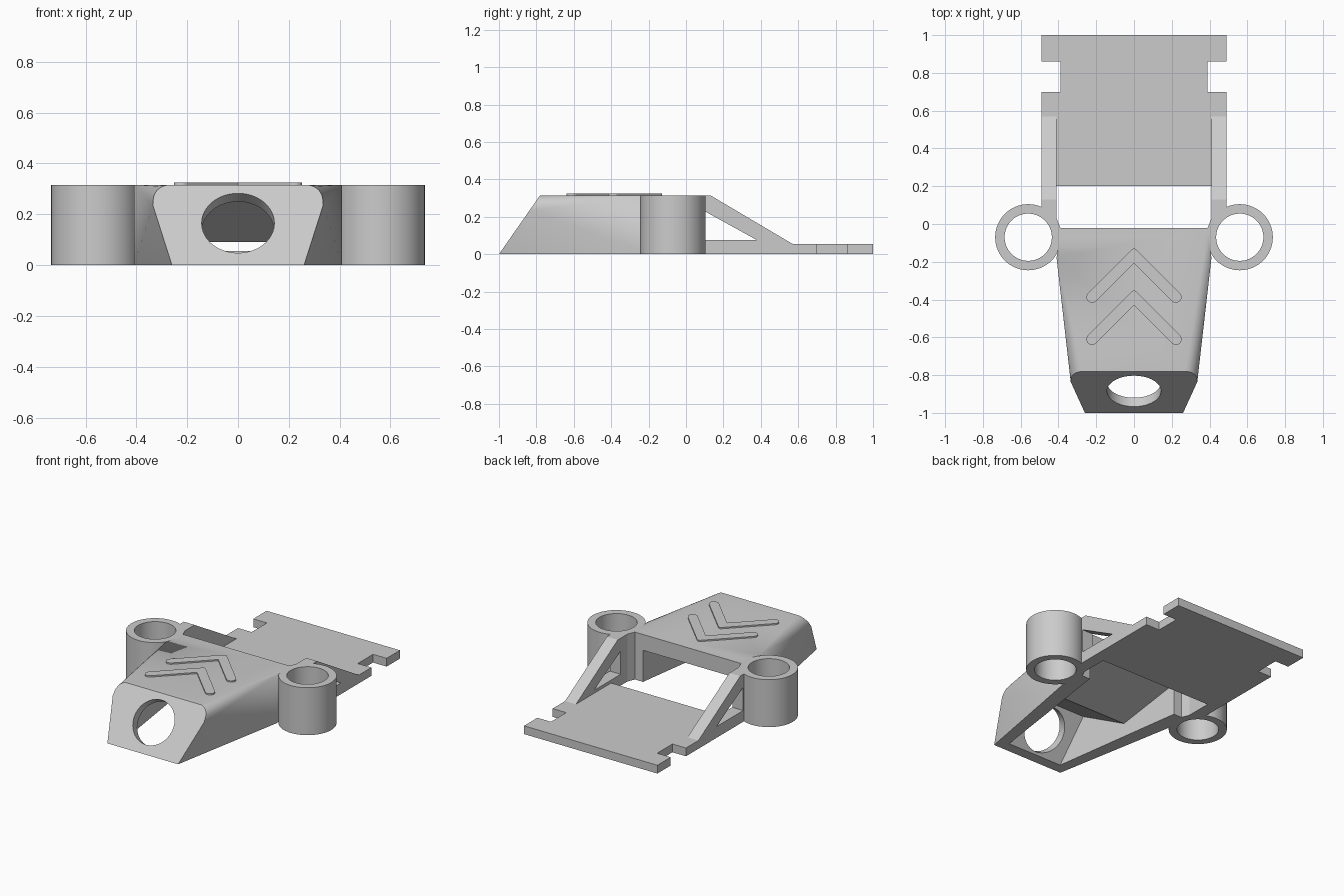
import bpy, bmesh, math
from mathutils import Vector

old = bpy.data.objects.get("Cube")
if old:
    bpy.data.objects.remove(old, do_unlink=True)

H = 0.315          # overall block height
SLOPE = 0.698      # run of the slanted nose per unit height

grey = bpy.data.materials.new("light_grey")
grey.use_nodes = True
grey.diffuse_color = (0.6, 0.6, 0.6, 1)
grey.node_tree.nodes["Principled BSDF"].inputs["Base Color"].default_value = (0.6, 0.6, 0.6, 1)


def finish(bm, name):
    bmesh.ops.recalc_face_normals(bm, faces=bm.faces)
    mesh = bpy.data.meshes.new(name)
    bm.to_mesh(mesh)
    bm.free()
    mesh.materials.append(grey)
    ob = bpy.data.objects.new(name, mesh)
    bpy.context.collection.objects.link(ob)
    return ob


def prism(name, first, last):
    """Solid between two matching outlines."""
    bm = bmesh.new()
    a = [bm.verts.new(p) for p in first]
    b = [bm.verts.new(p) for p in last]
    bm.faces.new(a)
    bm.faces.new(b)
    for i in range(len(a)):
        j = (i + 1) % len(a)
        bm.faces.new((a[i], a[j], b[j], b[i]))
    return finish(bm, name)


def slab(name, outline, z0, z1):
    return prism(name, [(x, y, z0) for x, y in outline], [(x, y, z1) for x, y in outline])


def smooth(ob):
    bpy.ops.object.select_all(action='DESELECT')
    ob.select_set(True)
    bpy.context.view_layer.objects.active = ob
    bpy.ops.object.shade_smooth_by_angle(angle=math.radians(30))


def cut(ob, cutter):
    cutter.hide_render = True
    mod = ob.modifiers.new("cut", 'BOOLEAN')
    mod.operation = 'DIFFERENCE'
    mod.solver = 'EXACT'
    mod.object = cutter
    bpy.context.view_layer.update()
    deps = bpy.context.evaluated_depsgraph_get()
    baked = bpy.data.meshes.new_from_object(ob.evaluated_get(deps))
    ob.modifiers.clear()
    ob.data = baked
    bpy.data.objects.remove(cutter, do_unlink=True)


# Main body: hull from the round-shouldered nose to the square rear
half = [(0.26, 0), (0.335, 0.235)]
for i in range(1, 9):
    t = math.radians(-10 + 100 * i / 8)
    half.append((0.272 + 0.062 * math.cos(t), 0.253 + 0.062 * math.sin(t)))
points = [(x, -1 + SLOPE * z, z) for x, z in half]
points += [(0.41, -0.18, z) for z in (0, H)] + [(0.39, -0.02, z) for z in (0, H)]
bm = bmesh.new()
for x, y, z in points:
    for s in (-1, 1):
        bm.verts.new((s * x, y, z))
hull = bmesh.ops.convex_hull(bm, input=bm.verts)
bmesh.ops.delete(bm, geom=list({v for v in hull["geom_interior"] if isinstance(v, bmesh.types.BMVert)}), context='VERTS')
bmesh.ops.dissolve_limit(bm, angle_limit=0.01, verts=bm.verts, edges=bm.edges)
body = finish(bm, "main_body")

# Open underside with a ridge across the middle
inside = [(-0.958, -0.04), (-0.745, 0.265), (-0.42, 0.09), (-0.02, 0.21), (0.05, 0.225), (0.05, -0.04)]
sides = [[(s * (0.2 + (y + 0.93) * 0.143), y, z) for y, z in inside] for s in (-1, 1)]
cut(body, prism("inside_cutter", *sides))

# Round hole square to the slanted nose
axis = Vector((0, -1, SLOPE)).normalized()
bm = bmesh.new()
bmesh.ops.create_cone(bm, cap_ends=True, segments=64, radius1=0.143, radius2=0.143, depth=0.2)
hole = finish(bm, "hole_cutter")
hole.rotation_euler = axis.to_track_quat('Z', 'Y').to_euler()
hole.location = (0, -1 + SLOPE * 0.165, 0.165)
cut(body, hole)
smooth(body)

# Raised chevrons with rounded tips
W = 0.03
for n, apex in enumerate((-0.165, -0.388)):
    tip = Vector((0.222, apex - 0.222))
    right = [(0.012, apex + W * 1.414 - 0.012)]
    for i in range(9):
        t = math.radians(45 - 180 * i / 8)
        right.append((tip.x + W * math.cos(t), tip.y + W * math.sin(t)))
    outline = [(0, apex + W * 1.414 - 0.005)] + right + [(0, apex - W * 1.414)]
    outline += [(-x, y) for x, y in reversed(right)]
    slab(f"chevron_{n + 1}", outline, H - 0.005, H + 0.009)

# Rear plate with side notches
edge = [(0.41, 0.2), (0.41, 0.57), (0.49, 0.57), (0.49, 0.7), (0.39, 0.7),
        (0.39, 0.86), (0.49, 0.86), (0.49, 1)]
slab("rear_plate", edge + [(-x, y) for x, y in reversed(edge)], 0, 0.055)

# Side tubes, corner posts and triangular braces
brace = [(0.09, 0), (0.57, 0), (0.57, 0.055), (0.13, H), (0.09, H),
         (0.09, 0.235), (0.38, 0.075), (0.09, 0.075)]
post = [(0.38, -0.1), (0.39, -0.02), (0.41, 0.03), (0.41, 0.1), (0.49, 0.1),
        (0.48, 0.045), (0.43, 0), (0.42, -0.1)]
N = 64
for s, side in ((1, "left"), (-1, "right")):
    bm = bmesh.new()
    rings = []
    for r, z in ((0.175, 0), (0.175, H), (0.125, H), (0.125, 0)):
        rings.append([bm.verts.new((s * 0.56 + r * math.cos(math.tau * i / N),
                                    -0.07 + r * math.sin(math.tau * i / N), z)) for i in range(N)])
    for k in range(4):
        a, b = rings[k], rings[(k + 1) % 4]
        for i in range(N):
            j = (i + 1) % N
            bm.faces.new((a[i], a[j], b[j], b[i]))
    smooth(finish(bm, f"{side}_tube"))
    slab(f"{side}_corner_post", [(s * x, y) for x, y in post], 0, H)
    prism(f"{side}_brace", *[[(s * x, y, z) for y, z in brace] for x in (0.41, 0.49)])
